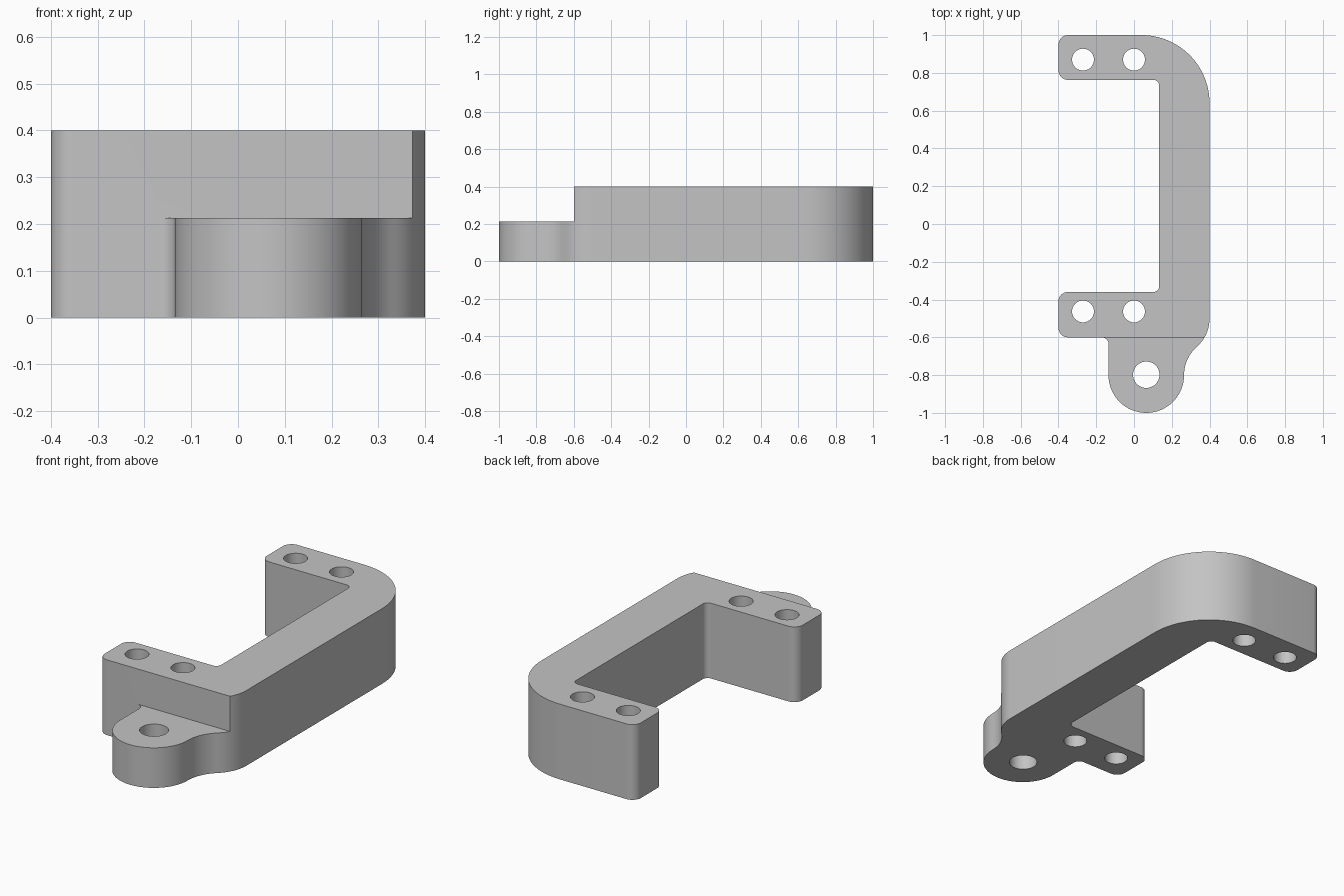
import bpy, bmesh, math

if "Cube" in bpy.data.objects:
    bpy.data.objects.remove(bpy.data.objects["Cube"])


def arc(cx, cy, r, a0, a1, n=16):
    """Points of an arc, angles in degrees."""
    pts = []
    for i in range(n + 1):
        a = math.radians(a0 + (a1 - a0) * i / n)
        pts.append((round(cx + r * math.cos(a), 5), round(cy + r * math.sin(a), 5)))
    return pts


def prism(name, outline, z0, z1):
    """Extrude a counter-clockwise outline between two heights."""
    bm = bmesh.new()
    bottom = bm.faces.new([bm.verts.new((x, y, z0)) for x, y in outline])
    res = bmesh.ops.extrude_face_region(bm, geom=[bottom], use_keep_orig=True)
    for v in res["geom"]:
        if isinstance(v, bmesh.types.BMVert):
            v.co.z = z1
    bmesh.ops.recalc_face_normals(bm, faces=bm.faces)
    mesh = bpy.data.meshes.new(name)
    bm.to_mesh(mesh)
    bm.free()
    obj = bpy.data.objects.new(name, mesh)
    bpy.context.collection.objects.link(obj)
    return obj


HEIGHT, TAB_HEIGHT = 0.4, 0.213
blend = math.degrees(math.atan2(0.3, -0.265))  # where the two side curves meet

outline = (
    arc(0.065, -0.8, 0.2, 180, 360, 32)         # rounded tab end
    + arc(0.465, -0.8, 0.2, 180, blend)         # concave neck
    + arc(0.2, -0.5, 0.2, blend - 180, 0)[1:]   # lower outer corner
    + arc(0.04, 0.64, 0.36, 0, 90, 24)          # large outer corner
    + arc(-0.35, 0.95, 0.05, 90, 180, 8)        # back arm end
    + arc(-0.35, 0.813, 0.05, 180, 270, 8)
    + arc(0.103, 0.733, 0.03, 90, 0, 8)         # inner corners
    + arc(0.103, -0.39 + 0.06, 0.03, 0, -90, 8)
    + arc(-0.35, -0.41, 0.05, 90, 180, 8)       # front arm end
    + arc(-0.35, -0.55, 0.05, 180, 270, 8)
    + arc(-0.17, -0.635, 0.035, 90, 0, 8)       # small tab fillet
)
bracket = prism("bracket", outline, 0, HEIGHT)

# Step above the tab, then the screw holes
cutters = [prism("tab_step_cutter", [(-1, -1.5), (1, -1.5), (1, -0.6), (-1, -0.6)],
                 TAB_HEIGHT, 1)]
for x, y, r in [(-0.27, 0.87, 0.058), (0, 0.87, 0.058),
                (-0.27, -0.463, 0.058), (0, -0.463, 0.058), (0.065, -0.798, 0.07)]:
    cutters.append(prism("hole_cutter", arc(x, y, r, 0, 360, 40)[:-1], -0.5, 1))

bpy.context.view_layer.objects.active = bracket
bracket.select_set(True)
for cutter in cutters:
    mod = bracket.modifiers.new("cut", "BOOLEAN")
    mod.operation, mod.solver, mod.object = "DIFFERENCE", "EXACT", cutter
    bpy.ops.object.modifier_apply(modifier=mod.name)
    bpy.data.objects.remove(cutter)

grey = bpy.data.materials.new("plain grey")
grey.diffuse_color = (0.55, 0.55, 0.55, 1)
grey.use_nodes = True
grey.node_tree.nodes["Principled BSDF"].inputs["Base Color"].default_value = grey.diffuse_color
bracket.data.materials.clear()
bracket.data.materials.append(grey)
bpy.ops.object.shade_smooth_by_angle(angle=math.radians(30))
